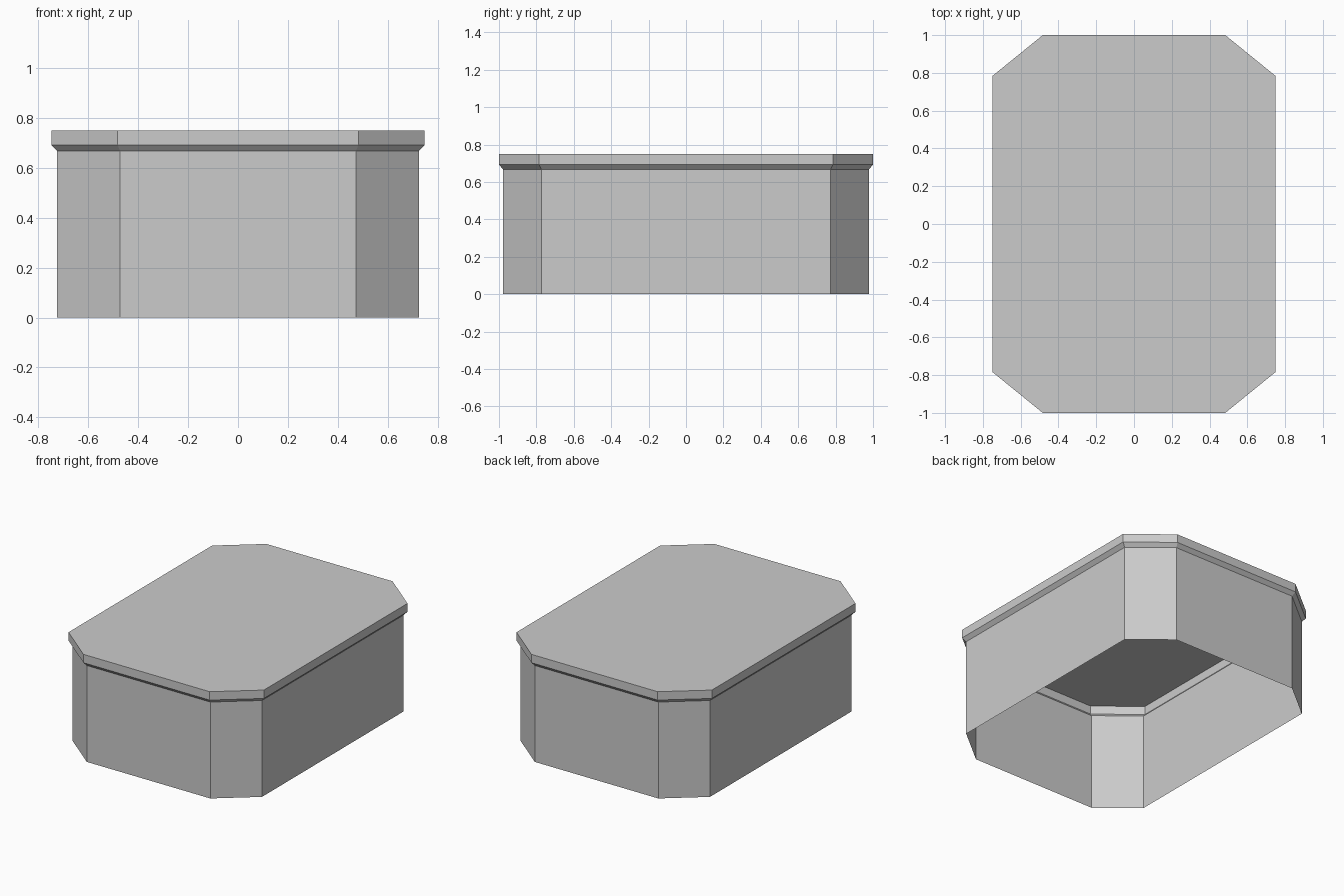
import bpy
import bmesh

cube = bpy.data.objects.get("Cube")
if cube:
    bpy.data.objects.remove(cube, do_unlink=True)

grey = bpy.data.materials.new("plain grey")
grey.use_nodes = True
colour = (0.6, 0.6, 0.6, 1)
grey.diffuse_color = colour
grey.node_tree.nodes["Principled BSDF"].inputs["Base Color"].default_value = colour

# Chamfered outlines: half width, half depth, chamfer start in x and in y
WALL = (0.725, 0.978, 0.473, 0.773)
RIM = (0.748, 1.0, 0.483, 0.785)


def octagon(bm, outline, z):
    """Counter-clockwise ring of eight vertices."""
    w, d, cx, cy = outline
    quarter = [(w, cy), (cx, d)]
    half = quarter + [(-x, y) for x, y in reversed(quarter)]
    ring = half + [(-x, -y) for x, y in half]
    return [bm.verts.new((x, y, z)) for x, y in ring]


def shell(name, levels, capped=False):
    """Thin open shell through the given outlines, closed on top if capped."""
    bm = bmesh.new()
    rings = [octagon(bm, outline, z) for outline, z in levels]
    for low, high in zip(rings, rings[1:]):
        for i in range(len(low)):
            j = (i + 1) % len(low)
            bm.faces.new((low[i], low[j], high[j], high[i]))
    if capped:
        bm.faces.new(rings[-1])
    mesh = bpy.data.meshes.new(name)
    bm.to_mesh(mesh)
    bm.free()
    mesh.materials.append(grey)
    obj = bpy.data.objects.new(name, mesh)
    bpy.context.collection.objects.link(obj)
    return obj


# Open-bottomed side walls
shell("body_walls", [(WALL, 0), (WALL, 0.667)])

# Overhanging lid with a sloped underside lip
shell("lid", [(WALL, 0.667), (RIM, 0.692), (RIM, 0.75)], capped=True)
